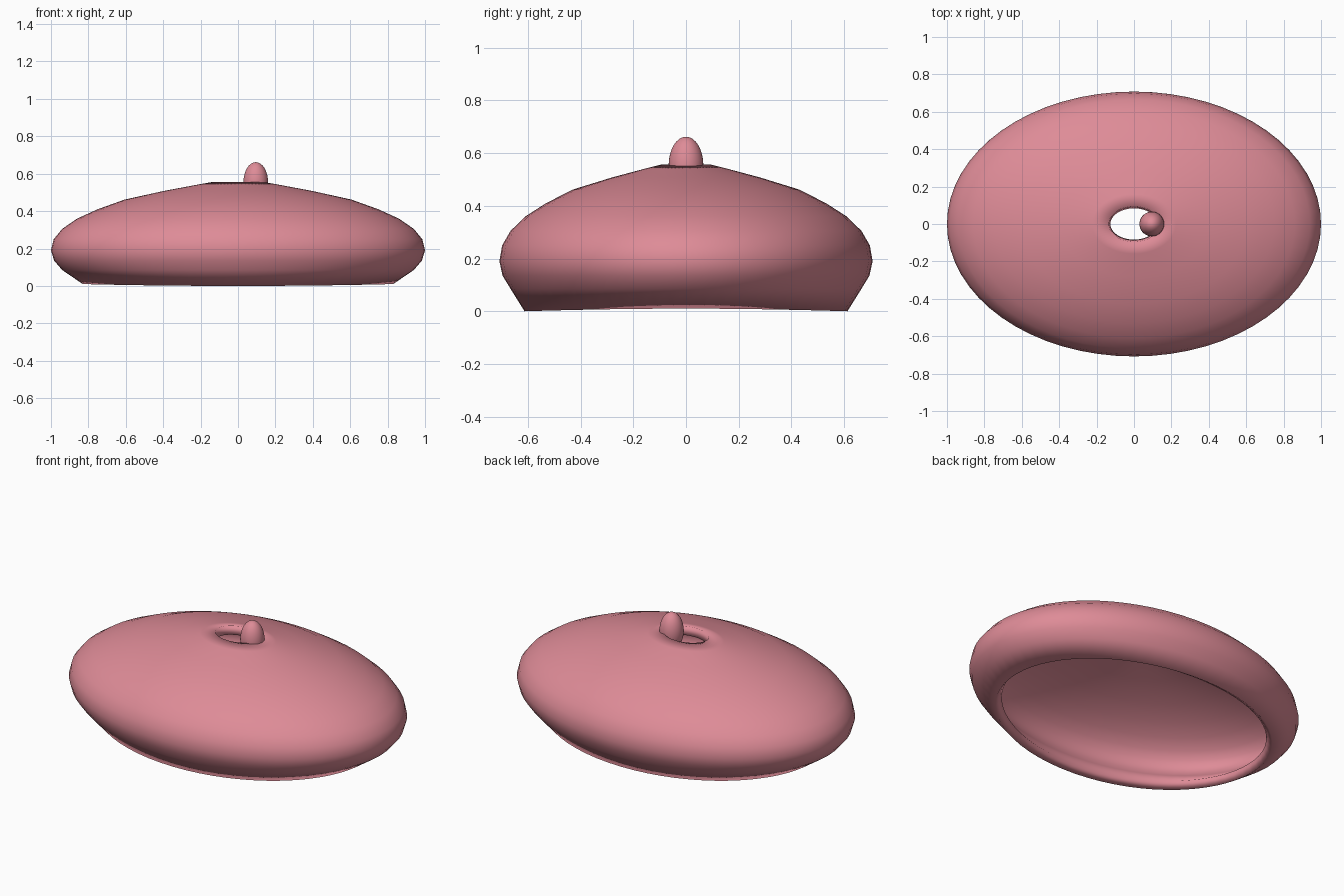
import bpy, math

cube = bpy.data.objects.get("Cube")
if cube:
    bpy.data.objects.remove(cube, do_unlink=True)

# Single rose pink material
pink = bpy.data.materials.new("rose_pink")
pink.use_nodes = True
colour = (0.73, 0.26, 0.31, 1)
pink.diffuse_color = colour
bsdf = next(n for n in pink.node_tree.nodes if n.type == 'BSDF_PRINCIPLED')
bsdf.inputs["Base Color"].default_value = colour
bsdf.inputs["Roughness"].default_value = 0.6

# Oval dome: half profile (radius, height) from lower rim to top hole
DEPTH = 0.708
SEGMENTS = 64
profile = [(0.845, 0.0), (0.94, 0.085), (0.983, 0.135), (1.0, 0.19),
           (0.985, 0.25), (0.94, 0.305), (0.86, 0.36), (0.75, 0.41),
           (0.605, 0.462), (0.395, 0.508), (0.225, 0.54), (0.135, 0.556)]

verts, faces = [], []
for ring, (r, z) in enumerate(profile):
    for i in range(SEGMENTS):
        a = math.tau * i / SEGMENTS
        lift, reach = 0, r
        if ring == 0:  # lower rim rises slightly at the two long ends
            lift = 0.01 * math.cos(a) ** 2
            reach = r + 0.02 * math.sin(a) ** 2 - 0.015 * math.cos(a) ** 2
        verts.append((reach * math.cos(a), reach * DEPTH * math.sin(a), z + lift))
for ring in range(len(profile) - 1):
    for i in range(SEGMENTS):
        j = (i + 1) % SEGMENTS
        low, high = ring * SEGMENTS, (ring + 1) * SEGMENTS
        faces.append((low + i, low + j, high + j, high + i))

mesh = bpy.data.meshes.new("dome_shell")
mesh.from_pydata(verts, [], faces)
mesh.materials.append(pink)
mesh.shade_smooth()
dome = bpy.data.objects.new("dome_shell", mesh)
bpy.context.collection.objects.link(dome)

# Wall thickness, grown inward
wall = dome.modifiers.new("wall", 'SOLIDIFY')
wall.thickness = 0.05
wall.offset = -1

# Egg-shaped knob beside the hole
bpy.ops.mesh.primitive_uv_sphere_add(segments=32, ring_count=16, radius=1,
                                     location=(0.095, 0, 0.553))
knob = bpy.context.object
knob.name = "knob"
knob.scale = (0.066, 0.066, 0.109)
knob.data.materials.append(pink)
bpy.ops.object.shade_smooth()
